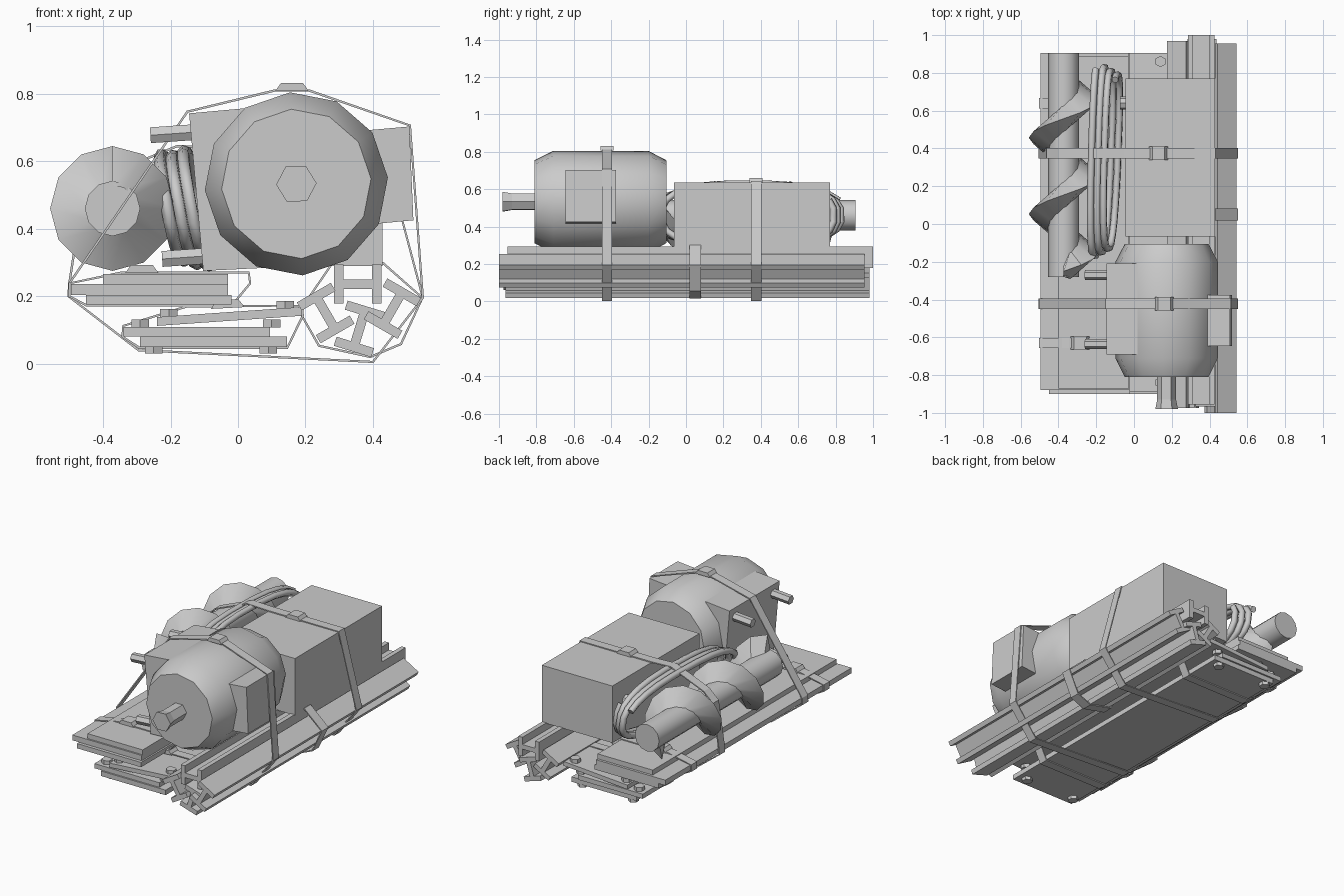
import bpy, math
from mathutils import Vector

if "Cube" in bpy.data.objects:
    bpy.data.objects.remove(bpy.data.objects["Cube"])

def make(name, verts, faces, smooth=None):
    me = bpy.data.meshes.new(name)
    me.from_pydata(verts, [], faces)
    ob = bpy.data.objects.new(name, me)
    bpy.context.collection.objects.link(ob)
    bpy.context.view_layer.objects.active = ob
    for o in bpy.context.selected_objects:
        o.select_set(False)
    ob.select_set(True)
    bpy.ops.object.mode_set(mode='EDIT')
    bpy.ops.mesh.select_all(action='SELECT')
    bpy.ops.mesh.normals_make_consistent(inside=False)
    bpy.ops.object.mode_set(mode='OBJECT')
    if smooth:
        bpy.ops.object.shade_smooth_by_angle(angle=math.radians(smooth))
    return ob

def prism(name, pts, y0, y1):
    """Extrude an (x, z) outline along y."""
    n = len(pts)
    v = [(x, y, z) for y in (y0, y1) for x, z in pts]
    f = [(i, (i + 1) % n, n + (i + 1) % n, n + i) for i in range(n)]
    return make(name, v, f + [tuple(range(n)), tuple(range(n, 2 * n))])

def rect(x0, x1, z0, z1):
    return [(x0, z0), (x1, z0), (x1, z1), (x0, z1)]

def turned(pts, cx, cz, deg):
    a = math.radians(deg)
    return [(cx + x * math.cos(a) - z * math.sin(a),
             cz + x * math.sin(a) + z * math.cos(a)) for x, z in pts]

def lathe_y(name, cx, cz, prof, n, phase=0, smooth=None):
    """Rings of (y, radius) around an axis along y, capped."""
    v = [(cx + r * math.cos(phase + math.tau * i / n), y,
          cz + r * math.sin(phase + math.tau * i / n)) for y, r in prof for i in range(n)]
    f = [(k * n + i, k * n + (i + 1) % n, (k + 1) * n + (i + 1) % n, (k + 1) * n + i)
         for k in range(len(prof) - 1) for i in range(n)]
    m = (len(prof) - 1) * n
    return make(name, v, f + [tuple(range(n)), tuple(range(m, m + n))], smooth)

def strap(name, pts, y, w=.055, t=.007):
    """Closed flat band around an (x, z) outline."""
    n = len(pts)
    v = [(x, yy, z) for yy in (y - w / 2, y + w / 2) for x, z in pts]
    f = [(i, (i + 1) % n, n + (i + 1) % n, n + i) for i in range(n)]
    ob = make(name, v, f)
    m = ob.modifiers.new("thickness", 'SOLIDIFY')
    m.thickness, m.offset = t, 0

def buckle(name, x, y, z, deg=0, w=.1):
    h = w / 2
    prism(name, turned([(-h, 0), (h, 0), (h * .65, .024), (-h * .65, .024)], x, z, deg),
          y - .035, y + .035)

def bolt(name, x, y, z, h=.024, r=.03):
    bpy.ops.mesh.primitive_cylinder_add(vertices=6, radius=r, depth=h, location=(x, y, z + h / 2))
    bpy.context.object.name = name

# Bundle of four I-beams
H, W, T = .07, .058, .014
I = [(-W, -H), (W, -H), (W, -H + 2 * T), (T, -H + 2 * T), (T, H - 2 * T), (W, H - 2 * T),
     (W, H), (-W, H), (-W, H - 2 * T), (-T, H - 2 * T), (-T, -H + 2 * T), (-W, -H + 2 * T)]
for name, cx, cz, a, y0, y1 in (("beam_top", .355, .236, 90, -.955, 1.0),
                                ("beam_right", .458, .163, -30, -1.0, .955),
                                ("beam_bottom", .36, .103, -17, -.965, .98),
                                ("beam_left", .26, .15, 30, -.975, .97)):
    prism(name, turned(I, cx, cz, a), y0, y1)
strap("beam_band", [(.28, .298), (.43, .298), (.547, .195), (.483, .058), (.392, .02),
                    (.24, .053), (.182, .155)], .05, .062)

# Stack of plates
prism("upper_plate_top", rect(-.40, -.03, .235, .266), -.87, .89)
prism("upper_plate_mid", rect(-.495, -.03, .204, .236), -.88, .905)
prism("upper_plate_low", rect(-.45, -.02, .175, .204), -.90, .905)
prism("tilted_plate", [(-.24, .112), (.19, .142), (.19, .168), (-.24, .138)], -.89, .905)
prism("lower_plate_top", rect(-.34, .095, .08, .108), -.89, .90)
prism("lower_plate_bottom", rect(-.29, .145, .05, .08), -.90, .89)

# Hex bolts near the plate ends
for y in (-.84, .86):
    for x, z in ((-.29, .107), (.10, .107), (-.25, .03), (.09, .03), (.14, .162), (-.205, .138)):
        bolt("plate_bolt", x, y, z)

# Small straps holding the plates
for y in (-.63, .64):
    strap("upper_plate_strap", [(-.5, .238), (-.345, .27), (.032, .27), (.036, .238),
                                (-.018, .173), (-.45, .173), (-.5, .2)], y)
    strap("lower_plate_strap", [(-.343, .08), (-.34, .112), (-.15, .17), (.19, .172),
                                (.192, .142), (.146, .047), (-.292, .047)], y)
    buckle("upper_plate_buckle", -.285, y, .268)
    buckle("lower_plate_buckle", -.03, y, .165, 3)

# Motor: barrel, shaft, mounting block, pegs, terminal box
lathe_y("motor_barrel", .173, .533,
        [(-.81, .222), (-.71, .272), (-.20, .272), (-.105, .222)], 12, math.radians(4), 40)
lathe_y("motor_shaft", .173, .533, [(-.98, .06), (-.93, .05), (-.80, .05)], 6, math.radians(2))
prism("motor_mount", [(-.145, .742), (.02, .757), (.1, .285), (-.103, .275)], -.69, -.21)
prism("terminal_box", [(.36, .69), (.508, .703), (.52, .425), (.38, .412)], -.645, -.375)
for y in (-.635, -.27):
    for x0, x1, z in ((-.26, -.12, .682), (-.225, -.09, .315)):
        bpy.ops.mesh.primitive_cylinder_add(vertices=6, radius=.027, depth=x1 - x0,
                                            location=((x0 + x1) / 2, y, z),
                                            rotation=(0, math.radians(86), 0))
        bpy.context.object.name = "mount_peg"

# Control box behind the motor
prism("control_box", rect(-.045, .428, .29, .635), -.065, .77)
bpy.ops.mesh.primitive_cylinder_add(vertices=8, radius=.035, depth=.05, location=(-.05, .64, .5),
                                    rotation=(0, math.pi / 2, 0))
bpy.context.object.name = "box_port"

# Auger: shaft plus a helical blade with triangular section
AX, AZ = -.372, .46
lathe_y("auger_shaft", AX, AZ, [(-.28, .082), (.905, .082)], 12, 0, 40)
steps, v, f = 30, [], []
for i in range(steps + 1):
    t = i / steps
    a = -math.pi / 2 + t * 2.5 * math.tau
    y = .76 - t * 1.01
    half = .075 if 0 < i < steps else .03
    for r, dy in ((.07, half), (.185, 0), (.07, -half)):
        v.append((AX + r * math.cos(a), y + dy, AZ + r * math.sin(a)))
for i in range(steps):
    for k in range(3):
        f.append((3 * i + k, 3 * i + (k + 1) % 3, 3 * i + 3 + (k + 1) % 3, 3 * i + 3 + k))
f += [(0, 1, 2), (3 * steps, 3 * steps + 1, 3 * steps + 2)]
make("auger_blade", v, f, 35)

# Coiled hose, three flattened loops leaning on the control box
cu = bpy.data.curves.new("coiled_hose", 'CURVE')
cu.dimensions = '3D'
cu.bevel_depth, cu.bevel_resolution, cu.use_fill_caps = .019, 1, True
turns, per = 3, 24
sp = cu.splines.new('POLY')
sp.points.add(turns * per)
for i, p in enumerate(sp.points):
    a = math.tau * i / per + .4
    k = i / per
    c, s = math.cos(a), math.sin(a)
    yy = (.515 - .02 * k) * math.copysign(abs(c) ** .75, c)
    zz = (.162 - .008 * math.sin(k * 2)) * math.copysign(abs(s) ** .75, s)
    p.co = (-.165 + .035 * (k - 1.2) + .035 * yy - .16 * zz, .335 + yy, .46 + zz, 1)
sp.use_smooth = True
hose = bpy.data.objects.new("coiled_hose", cu)
bpy.context.collection.objects.link(hose)

# Main straps around the whole load
base = [(.548, .195), (.40, .005), (-.295, .04), (-.503, .2), (-.5, .238)]
strap("front_strap", base + [(-.15, .747), (.11, .81), (.21, .81), (.51, .706)], -.422)
buckle("front_strap_buckle", .16, -.422, .808)
strap("rear_strap", base + [(-.46, .5), (-.40, .555), (-.18, .645), (-.05, .64), (.43, .64)], .375)
buckle("rear_strap_buckle", .13, .375, .637)
